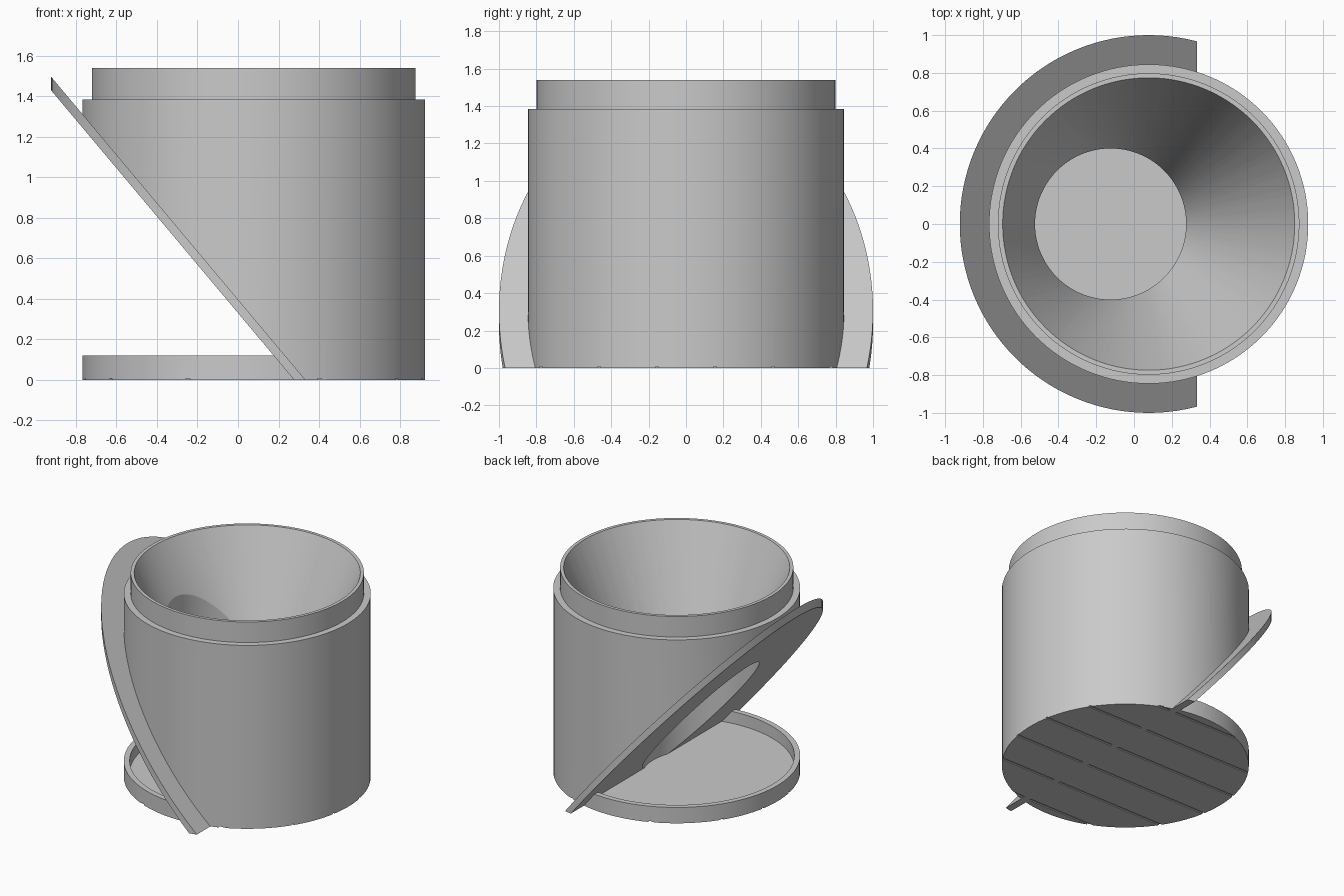
import bpy, bmesh, math
from mathutils import Matrix, Vector

cube = bpy.data.objects.get("Cube")
if cube:
    bpy.data.objects.remove(cube, do_unlink=True)

SEG = 128
AXIS_X = 0.0775                     # centre of the hopper
OUTLET_X = -0.124                   # centre of the outlet hole
SLOPE = math.tan(math.radians(50))  # slanted outlet face
LOW, HIGH = 0.277, 0.333            # where the flange faces meet the ground
THROAT = 0.48                       # same for the lower end of the funnel
FLOOR = 0.03                        # tray floor
NORMAL = Vector((SLOPE, 0, 1)).normalized()

grey = bpy.data.materials.new("plain_grey")
grey.use_nodes = True
colour = (0.59, 0.59, 0.59, 1)
grey.diffuse_color = colour
bsdf = next(n for n in grey.node_tree.nodes if n.type == 'BSDF_PRINCIPLED')
bsdf.inputs["Base Color"].default_value = colour


def finish(bm, name):
    bmesh.ops.recalc_face_normals(bm, faces=bm.faces)
    mesh = bpy.data.meshes.new(name)
    bm.to_mesh(mesh)
    bm.free()
    mesh.materials.append(grey)
    ob = bpy.data.objects.new(name, mesh)
    bpy.context.collection.objects.link(ob)
    return ob


def slanted(foot):
    """Height of the slanted plane that meets the ground at x = foot."""
    return lambda x: SLOPE * (foot - x)


def ring(radius, z, cx=AXIS_X):
    """Circle of points; z is a height or a function of x."""
    pts = []
    for i in range(SEG):
        t = math.tau * i / SEG
        x = cx + radius * math.cos(t)
        pts.append((x, radius * math.sin(t), z(x) if callable(z) else z))
    return pts


def loft(rings):
    """Closed solid through a list of equal-length point rings."""
    bm = bmesh.new()
    loops = [[bm.verts.new(p) for p in pts] for pts in rings]
    for a, b in zip(loops, loops[1:]):
        for i in range(SEG):
            j = (i + 1) % SEG
            bm.faces.new((a[i], a[j], b[j], b[i]))
    bm.faces.new(loops[0][::-1])
    bm.faces.new(loops[-1])
    return bm


def lathe(profile):
    return loft([ring(r, z) for r, z in profile])


def slice_off(bm, foot, keep_above):
    """Cut along the slanted plane and cap the opening."""
    bmesh.ops.bisect_plane(
        bm, geom=bm.verts[:] + bm.edges[:] + bm.faces[:], dist=1e-5,
        plane_co=(foot, 0, 0), plane_no=NORMAL,
        clear_inner=keep_above, clear_outer=not keep_above)
    edges = [e for e in bm.edges if e.is_boundary]
    bmesh.ops.holes_fill(bm, edges=edges, sides=0)


def subtract(ob, cutter):
    mod = ob.modifiers.new("cut", 'BOOLEAN')
    mod.operation = 'DIFFERENCE'
    mod.solver = 'EXACT'
    mod.object = cutter
    bpy.context.view_layer.objects.active = ob
    bpy.ops.object.modifier_apply(modifier=mod.name)


# Hopper with stepped collar, cut away above the slanted flange
bm = lathe([(0.845, 0), (0.845, 1.385), (0.798, 1.385), (0.798, 1.54)])
slice_off(bm, HIGH, True)
hopper = finish(bm, "hopper")

# Slanted flange plate, trimmed flat at the ground
bm = lathe([(1.0, 0), (1.0, 2.0)])
slice_off(bm, HIGH, False)
slice_off(bm, LOW, True)
flange = finish(bm, "slanted_flange")

# Round tray in front of the outlet
bm = lathe([(0.845, 0), (0.845, 0.12), (0.805, 0.12), (0.805, FLOOR)])
slice_off(bm, LOW, False)
tray = finish(bm, "tray")

# Funnel cutter: hull from the round mouth to the slanted throat
bm = bmesh.new()
for p in ring(0.778, 1.55) + ring(0.4, slanted(THROAT), OUTLET_X):
    bm.verts.new(p)
bmesh.ops.convex_hull(bm, input=bm.verts[:])
funnel = finish(bm, "funnel_cutter")

# Outlet cutter: upright tube from the throat down to the tray floor
outlet = finish(loft([ring(0.4, FLOOR, OUTLET_X),
                      ring(0.4, slanted(THROAT + 0.01), OUTLET_X)]),
                "outlet_cutter")

# Groove cutter: fine parallel lines under the base
bm = bmesh.new()
for i in range(6):
    y = (i - 2.5) * 0.31
    bmesh.ops.create_cube(bm, size=1, matrix=Matrix.Translation((0, y, 0))
                          @ Matrix.Diagonal((3, 0.018, 0.014, 1)))
grooves = finish(bm, "groove_cutter")

for ob, cutters in ((hopper, (funnel, outlet, grooves)),
                    (flange, (outlet,)),
                    (tray, (grooves,))):
    for cutter in cutters:
        subtract(ob, cutter)

for cutter in (funnel, outlet, grooves):
    cutter.hide_render = True
    cutter.hide_set(True)

# Smooth curved walls, crisp edges
for ob in (hopper, flange, tray):
    bpy.ops.object.select_all(action='DESELECT')
    ob.select_set(True)
    bpy.context.view_layer.objects.active = ob
    bpy.ops.object.shade_smooth_by_angle(angle=math.radians(20))
